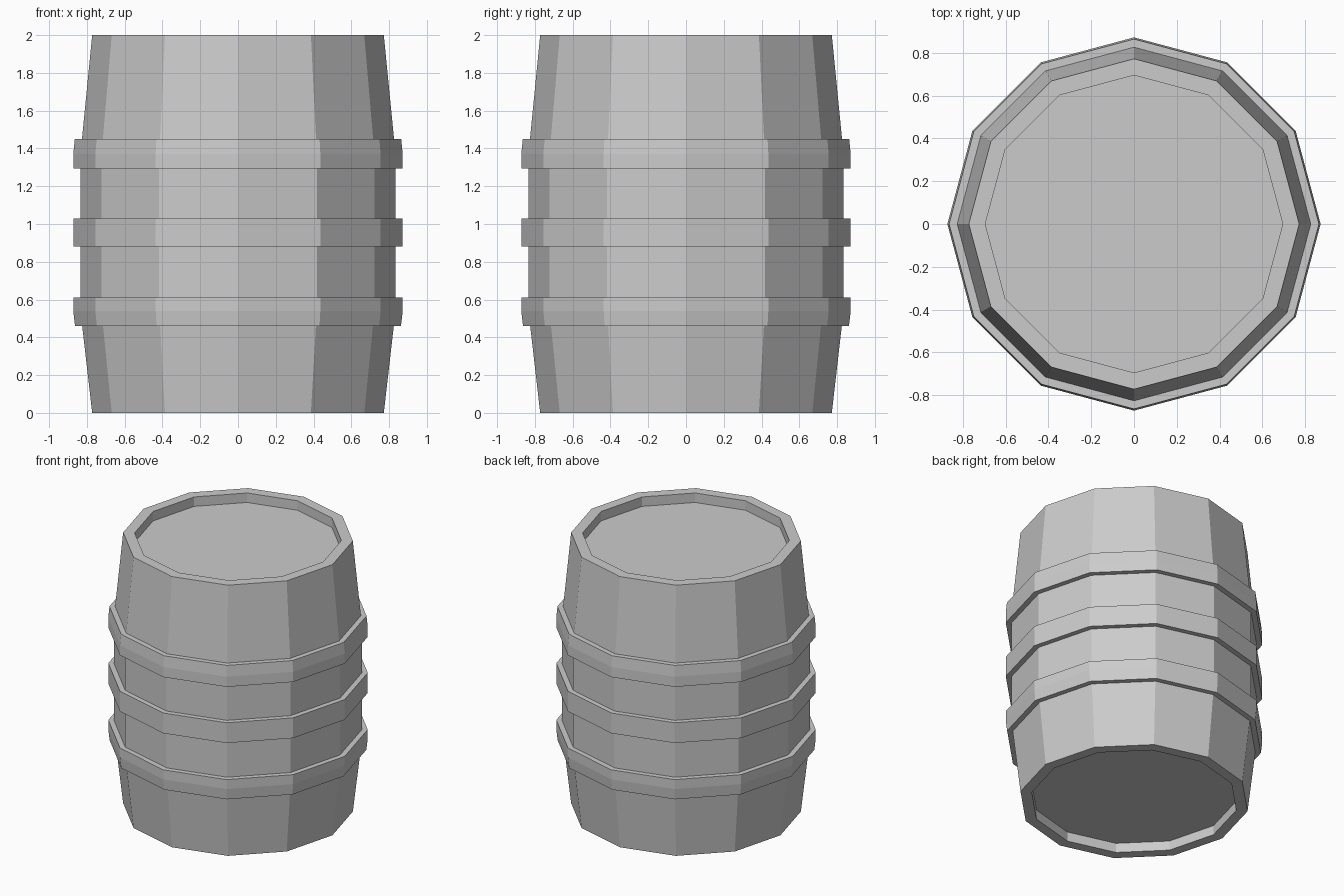
import bpy, bmesh, math

if "Cube" in bpy.data.objects:
    bpy.data.objects.remove(bpy.data.objects["Cube"])

SIDES = 12


def lathe(name, profile, closed=False):
    """Revolve an (r, z) profile around z; open profiles get end caps."""
    bm = bmesh.new()
    rings = [[bm.verts.new((r * math.cos(2 * math.pi * i / SIDES),
                            r * math.sin(2 * math.pi * i / SIDES), z))
              for i in range(SIDES)] for r, z in profile]
    pairs = list(zip(rings, rings[1:]))
    if closed:
        pairs.append((rings[-1], rings[0]))
    else:
        bm.faces.new(rings[0][::-1])
        bm.faces.new(rings[-1])
    for a, b in pairs:
        for i in range(SIDES):
            j = (i + 1) % SIDES
            bm.faces.new((a[i], a[j], b[j], b[i]))
    bmesh.ops.recalc_face_normals(bm, faces=bm.faces)
    mesh = bpy.data.meshes.new(name)
    bm.to_mesh(mesh)
    bm.free()
    obj = bpy.data.objects.new(name, mesh)
    bpy.context.collection.objects.link(obj)
    return obj


# Body radius along the height: tapered ends, straight middle
LOW, HIGH = 0.54, 1.37
END_R, MID_R = 0.772, 0.834


def body_radius(z):
    if z < LOW:
        return END_R + (MID_R - END_R) * z / LOW
    if z > HIGH:
        return MID_R + (END_R - MID_R) * (z - HIGH) / (2 - HIGH)
    return MID_R


# Staved body with recessed lid and base
lathe("barrel_body", [(0.695, 0.07), (0.695, 0), (END_R, 0), (MID_R, LOW),
                      (MID_R, HIGH), (END_R, 2), (0.695, 2), (0.695, 1.93)])

# Hoops follow the body, standing slightly proud of it
for name, z0, z1 in (("lower_hoop", 0.46, 0.61), ("middle_hoop", 0.88, 1.03),
                     ("upper_hoop", 1.295, 1.45)):
    levels = [z0] + [z for z in (LOW, HIGH) if z0 < z < z1] + [z1]
    outer = [(body_radius(z) + 0.038, z) for z in levels]
    inner = [(body_radius(z) - 0.01, z) for z in reversed(levels)]
    lathe(name, outer + inner, closed=True)
